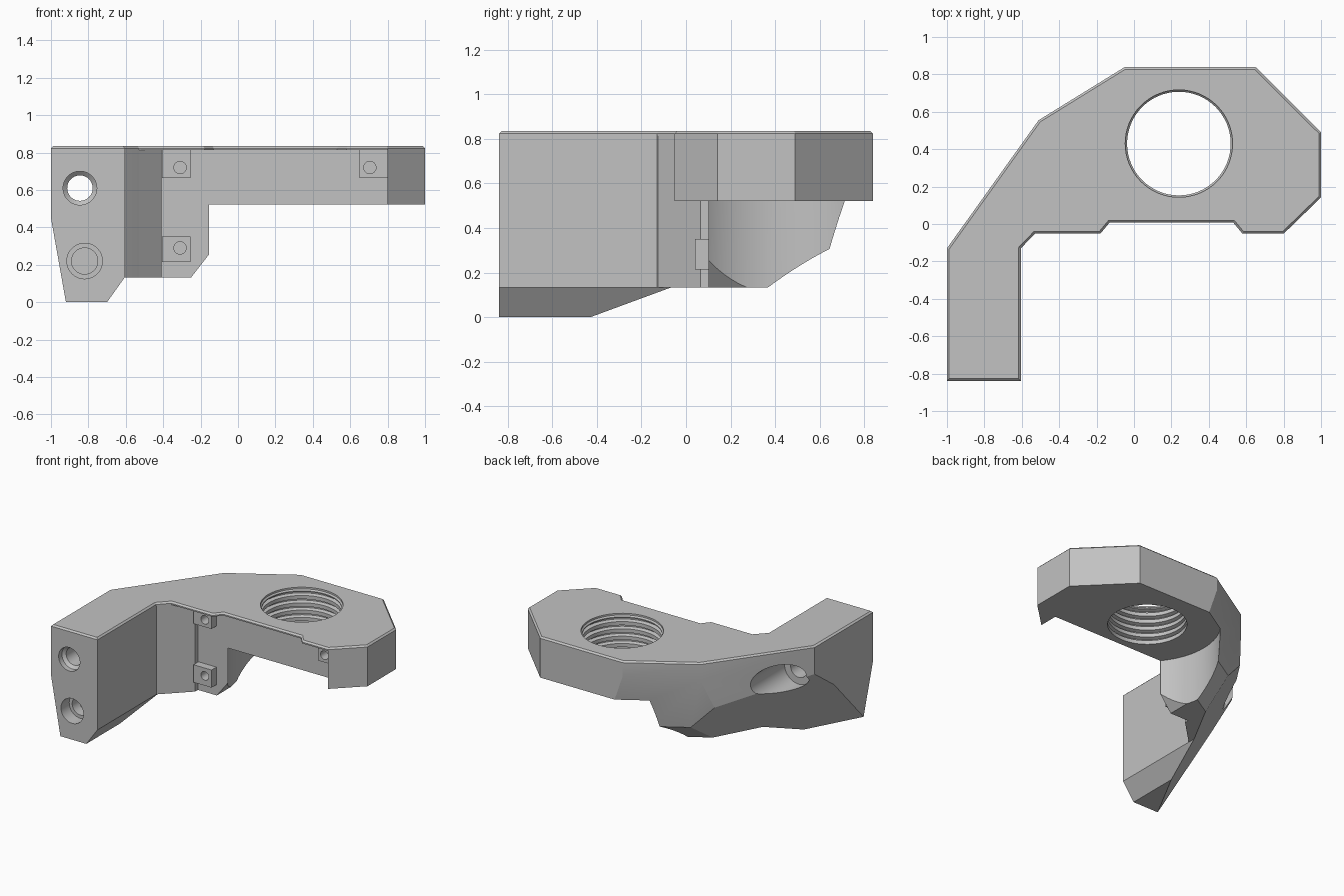
import bpy, bmesh, math
from mathutils import Vector

if "Cube" in bpy.data.objects:
    bpy.data.objects.remove(bpy.data.objects["Cube"])

grey = bpy.data.materials.new("mid grey")
grey.use_nodes = True
grey.diffuse_color = (0.54, 0.54, 0.54, 1)
grey.node_tree.nodes["Principled BSDF"].inputs["Base Color"].default_value = (0.54, 0.54, 0.54, 1)


def to_object(name, bm):
    bmesh.ops.recalc_face_normals(bm, faces=bm.faces[:])
    mesh = bpy.data.meshes.new(name)
    bm.to_mesh(mesh)
    bm.free()
    mesh.materials.append(grey)
    ob = bpy.data.objects.new(name, mesh)
    bpy.context.collection.objects.link(ob)
    return ob


def close_holes(bm):
    edges = [e for e in bm.edges if e.is_boundary]
    if edges:
        bmesh.ops.holes_fill(bm, edges=edges, sides=0)


def prism(name, points, depth, top_bevel=0, slices=()):
    """Extrude a closed outline along depth; trim it by (point, outward normal) planes."""
    bm = bmesh.new()
    face = bm.faces.new([bm.verts.new(p) for p in points])
    made = bmesh.ops.extrude_face_region(bm, geom=[face])["geom"]
    verts = [g for g in made if isinstance(g, bmesh.types.BMVert)]
    bmesh.ops.translate(bm, verts=verts, vec=depth)
    close_holes(bm)
    bmesh.ops.recalc_face_normals(bm, faces=bm.faces[:])
    if top_bevel:
        edges = [g for g in made if isinstance(g, bmesh.types.BMEdge)]
        bmesh.ops.bevel(bm, geom=edges, offset=top_bevel, segments=1, affect='EDGES')
    for point, normal in slices:
        bmesh.ops.bisect_plane(bm, geom=bm.verts[:] + bm.edges[:] + bm.faces[:], dist=1e-5,
                               plane_co=point, plane_no=Vector(normal).normalized(), clear_outer=True)
        close_holes(bm)
    return to_object(name, bm)


def box(name, x0, x1, y0, y1, z0, z1):
    base = [(x0, y0, z0), (x1, y0, z0), (x1, y1, z0), (x0, y1, z0)]
    return prism(name, base, (0, 0, z1 - z0))


def lathe(name, profile, origin, axis, sides=64):
    """Closed solid turned around an axis; profile holds (radius, distance) pairs."""
    turn = Vector(axis).to_track_quat('Z', 'Y')
    bm = bmesh.new()
    rings = []
    for r, h in profile:
        rings.append([bm.verts.new(Vector(origin) + turn @ Vector((
            r * math.cos(2 * math.pi * i / sides), r * math.sin(2 * math.pi * i / sides), h)))
            for i in range(sides)])
    for a, b in zip(rings, rings[1:]):
        for i in range(sides):
            j = (i + 1) % sides
            bm.faces.new((a[i], a[j], b[j], b[i]))
    bm.faces.new(rings[0])
    bm.faces.new(rings[-1])
    return to_object(name, bm)


def combine(target, tool, operation='DIFFERENCE'):
    mod = target.modifiers.new("cut", 'BOOLEAN')
    mod.operation = operation
    mod.solver = 'EXACT'
    mod.object = tool
    tool.hide_render = True
    bpy.context.view_layer.objects.active = target
    bpy.ops.object.modifier_apply(modifier=mod.name)
    bpy.data.objects.remove(tool)


TOP = 0.835
SHELF = 0.522
RING = (0.24, 0.43)

# Bracket outline with a chamfered top edge, tapered outer walls and sloped undersides
outline = [(-1, -.839), (-.605, -.839), (-.605, -.13), (-.53, -.052), (-.18, -.052),
           (-.13, .008), (.53, .008), (.58, -.052), (.8, -.052), (1, .142),
           (1, .49), (.65, .839), (-.05, .839), (-.51, .555), (-1, -.13)]
trims = [((-1, 0, .45), (-.45, 0, -.08)),
         ((-.05, .839, .72), (-.52, .854, -.18)),
         ((-.92, -.839, 0), (-1.345, .722, -1)),
         ((-.27, .37, .135), (-.42, .69, -1))]
bracket = prism("bracket", [(x, y, 0) for x, y in outline], (0, 0, TOP), 0.012, trims)

# Recess under the thin front rim
recess = [(-.604, -.126), (-.41, .066), (-.41, .1), (.8, .1), (.8, -.5), (-.604, -.5)]
combine(bracket, prism("recess", [(x, y, -.1) for x, y in recess], (0, 0, .913)))

# Underside steps, then the round clearance below the ring
steps = [(-.767, -.1), (-.7, 0), (-.605, .133), (-.25, .133), (-.155, .255),
         (-.155, SHELF), (1.1, SHELF), (1.1, -.1)]
combine(bracket, prism("steps", [(x, -1, z) for x, z in steps], (0, 2, 0)))
combine(bracket, lathe("clearance", [(.514, -.2), (.514, SHELF)], (*RING, 0), (0, 0, 1), 96))

# Mounting pads with screw holes
for x0, z0, hx, hz in ((-.405, .665, -.31, .72), (-.405, .215, -.31, .29), (.65, .665, .705, .72)):
    combine(bracket, box("pad", x0, x0 + .152, .04, .13, z0, z0 + (.15 if z0 > .5 else .135)), 'UNION')
    combine(bracket, lathe("pad_hole", [(.033, 0), (.033, .15)], (hx, 0, hz), (0, 1, 0), 32))

# Threaded ring hole
profile = [(.277, -.05)]
for i in range(5):
    z = .03 + i * .056
    profile += [(.277, z), (.303, z + .008), (.303, z + .02), (.277, z + .028)]
profile += [(.277, .29), (.287, .3), (.287, .4)]
combine(bracket, lathe("thread", profile, (*RING, SHELF), (0, 0, 1)))

# Arm holes: one through with a rear pocket, one blind
combine(bracket, lathe("through_hole", [(.09, -.1), (.09, .04), (.068, .06), (.068, .68), (.12, .68), (.12, 1.6)],
                       (-.845, -.839, .61), (0, 1, 0)))
combine(bracket, lathe("blind_hole", [(.095, -.1), (.095, .1), (.07, .1), (.07, .18)],
                       (-.82, -.839, .22), (0, 1, 0)))

bpy.ops.object.select_all(action='DESELECT')
bracket.select_set(True)
bpy.context.view_layer.objects.active = bracket
bpy.ops.object.shade_smooth_by_angle(angle=math.radians(25))
